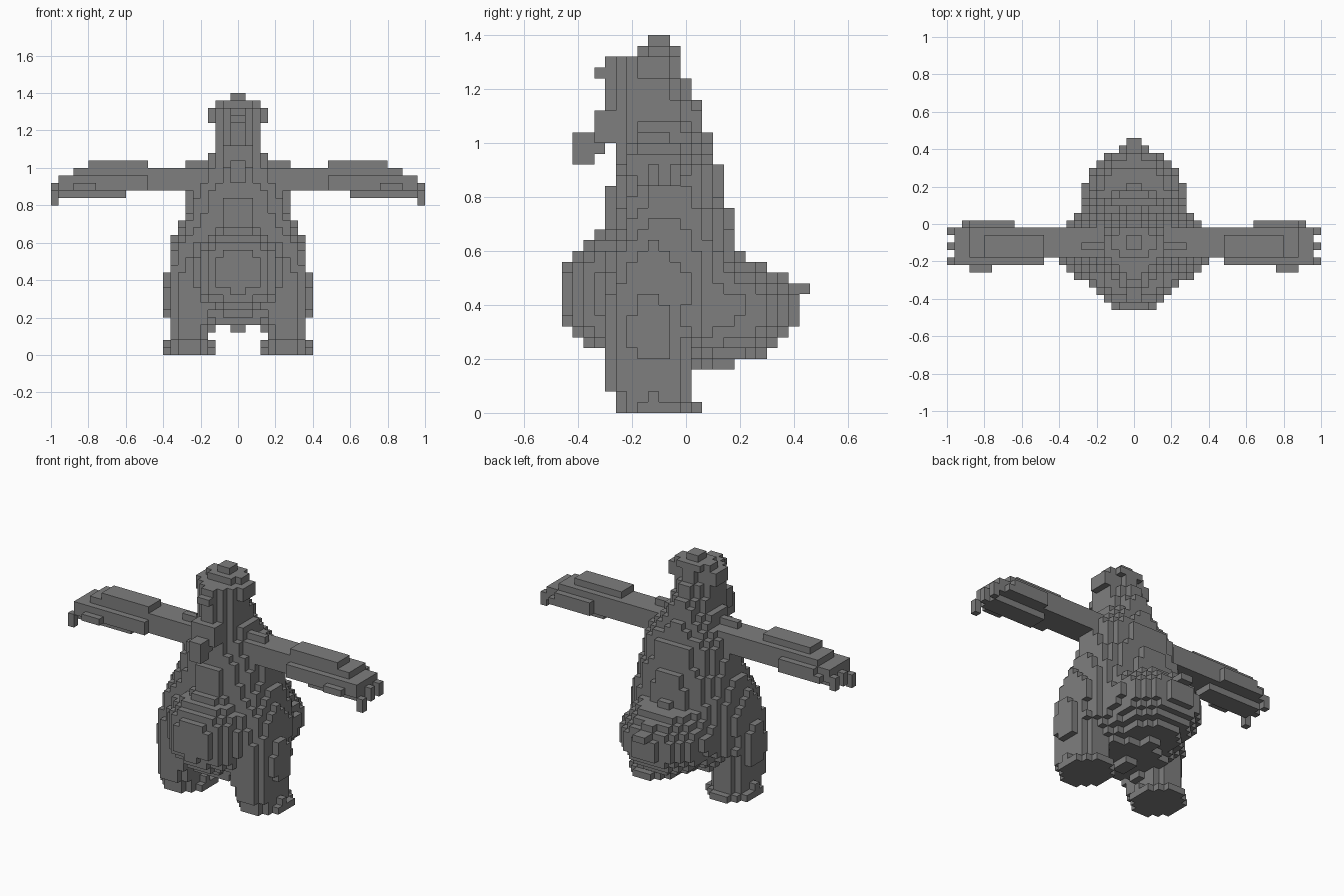
import bpy
import bmesh
import math

V = 0.04  # edge length of one cube
taken = set()
parts = {}


def cells_where(test, low=(-1, -0.46, 0), high=(1, 0.46, 1.4)):
    """Grid cells whose centre passes the test."""
    lo = [round(a / V) for a in low]
    hi = [round(a / V) for a in high]
    # y cells are centred on multiples of the cube size
    lo[1], hi[1] = math.ceil(low[1] / V), math.floor(high[1] / V)
    return {(i, j, k)
            for i in range(lo[0], hi[0])
            for j in range(lo[1], hi[1] + 1)
            for k in range(lo[2], hi[2])
            if test((i + 0.5) * V, j * V, (k + 0.5) * V)}


def box(low, high):
    return cells_where(lambda x, y, z: True, low, high)


def ellipsoid(centre, radii):
    return cells_where(lambda *p: sum(((a - c) / r) ** 2 for a, c, r in zip(p, centre, radii)) <= 1)


def loft(rows):
    """Stacked oval sections: z, centre x, radius x, centre y, radius y."""
    def test(x, y, z):
        for a, b in zip(rows, rows[1:]):
            if a[0] <= z < b[0]:
                t = (z - a[0]) / (b[0] - a[0])
                cx, rx, cy, ry = [p + (q - p) * t for p, q in zip(a[1:], b[1:])]
                return ((x - cx) / rx) ** 2 + ((y - cy) / ry) ** 2 <= 1
        return False
    return cells_where(test)


def add_part(name, cells):
    """Claim the cells that no earlier part holds."""
    parts[name] = cells - taken
    taken.update(cells)


def add_pair(name, cells):
    add_part("left_" + name, cells)
    add_part("right_" + name, {(-1 - i, j, k) for i, j, k in cells})


def build(name, cells, material):
    """Make a mesh of the cube sides that are not covered by a neighbour."""
    bm = bmesh.new()
    verts = {}
    for cell in sorted(cells):
        for axis in range(3):
            for side in (0, 1):
                near = list(cell)
                near[axis] += 2 * side - 1
                if tuple(near) in taken:
                    continue
                u, v = (axis + 1) % 3, (axis + 2) % 3
                ring = []
                for du, dv in ((0, 0), (1, 0), (1, 1), (0, 1)):
                    corner = list(cell)
                    corner[axis] += side
                    corner[u] += du
                    corner[v] += dv
                    key = tuple(corner)
                    if key not in verts:
                        verts[key] = bm.verts.new((key[0] * V, (key[1] - 0.5) * V, key[2] * V))
                    ring.append(verts[key])
                bm.faces.new(ring if side else ring[::-1])
    mesh = bpy.data.meshes.new(name)
    bm.to_mesh(mesh)
    bm.free()
    mesh.materials.append(material)
    bpy.context.collection.objects.link(bpy.data.objects.new(name, mesh))


cube = bpy.data.objects.get("Cube")
if cube:
    bpy.data.objects.remove(cube, do_unlink=True)

grey = bpy.data.materials.new("dark grey")
grey.use_nodes = True
grey.diffuse_color = (0.21, 0.21, 0.21, 1)
grey.node_tree.nodes["Principled BSDF"].inputs["Base Color"].default_value = grey.diffuse_color

# Pear-shaped body
add_part("body", loft([
    (0.16, 0, 0.22, -0.08, 0.18), (0.30, 0, 0.34, -0.06, 0.24),
    (0.50, 0, 0.36, -0.06, 0.24), (0.66, 0, 0.32, -0.06, 0.235),
    (0.75, 0, 0.285, -0.06, 0.23), (0.83, 0, 0.275, -0.075, 0.215),
    (0.90, 0, 0.26, -0.06, 0.195), (0.96, 0, 0.23, -0.075, 0.18),
    (1.02, 0, 0.18, -0.085, 0.172), (1.08, 0, 0.15, -0.10, 0.16)])
    | box((-0.04, -0.14, 0.12), (0.04, -0.02, 0.16)))

# Head with a small crown
add_part("head", loft([
    (1.08, 0, 0.13, -0.10, 0.165), (1.14, 0, 0.12, -0.12, 0.172),
    (1.18, 0, 0.12, -0.135, 0.155), (1.22, 0, 0.12, -0.14, 0.15),
    (1.24, 0, 0.12, -0.155, 0.132), (1.32, 0, 0.12, -0.155, 0.132),
    (1.32, 0, 0.115, -0.10, 0.08), (1.36, 0, 0.115, -0.10, 0.08)])
    | box((-0.04, -0.14, 1.36), (0.04, -0.06, 1.4)))
add_part("nose", box((-0.04, -0.34, 1.24), (0.04, -0.26, 1.28)))
add_pair("ear", box((0.08, -0.18, 1.24), (0.16, -0.06, 1.32)))

# Beard hanging in front of the chest
add_part("beard", box((-0.08, -0.34, 1.0), (0.08, -0.22, 1.12))
         | box((-0.04, -0.42, 0.92), (0.04, -0.34, 1.04))
         | box((-0.04, -0.34, 0.96), (0.04, -0.30, 1.04)))

# Round belly and tail
add_part("belly", ellipsoid((0, -0.22, 0.445), (0.26, 0.25, 0.245)))
add_part("tail", ellipsoid((0, 0.10, 0.385), (0.28, 0.32, 0.21))
         | box((-0.04, 0.38, 0.44), (0.04, 0.46, 0.48)))

# Thick legs with flat feet
add_pair("leg", loft([
    (0, 0.26, 0.145, -0.10, 0.165), (0.04, 0.26, 0.125, -0.11, 0.155),
    (0.10, 0.26, 0.115, -0.14, 0.165), (0.19, 0.25, 0.13, -0.14, 0.17),
    (0.20, 0.24, 0.15, -0.13, 0.17), (0.32, 0.235, 0.165, -0.13, 0.17),
    (0.44, 0.23, 0.152, -0.13, 0.17), (0.60, 0.20, 0.15, -0.13, 0.15),
    (0.72, 0.17, 0.13, -0.12, 0.10)]))

# Outstretched arms with broad forearms
add_pair("arm", box((0, -0.18, 0.88), (0.88, -0.02, 1.0))
         | box((0, -0.14, 1.0), (0.28, -0.10, 1.04))
         | box((0.48, -0.18, 1.0), (0.80, -0.06, 1.04))
         | box((0.48, -0.22, 0.88), (0.88, -0.02, 0.96))
         | box((0.60, -0.18, 0.84), (0.88, -0.06, 0.88))
         | box((0.64, -0.02, 0.88), (0.88, 0.02, 0.96)))
add_pair("hand", box((0.88, -0.22, 0.88), (0.96, -0.02, 0.96))
         | box((0.88, -0.18, 0.84), (0.96, -0.06, 0.88))
         | box((0.76, -0.26, 0.88), (0.88, -0.22, 0.92))
         | box((0.88, -0.02, 0.88), (0.92, 0.02, 0.92)))

# Three fingers on each hand
for finger, y, bottom in (("front", -0.20, 0.80), ("middle", -0.12, 0.84), ("back", -0.04, 0.84)):
    add_pair(finger + "_finger", box((0.96, y - 0.02, bottom), (1, y + 0.02, bottom + 0.08)))

for part_name, part_cells in parts.items():
    build(part_name, part_cells, grey)
